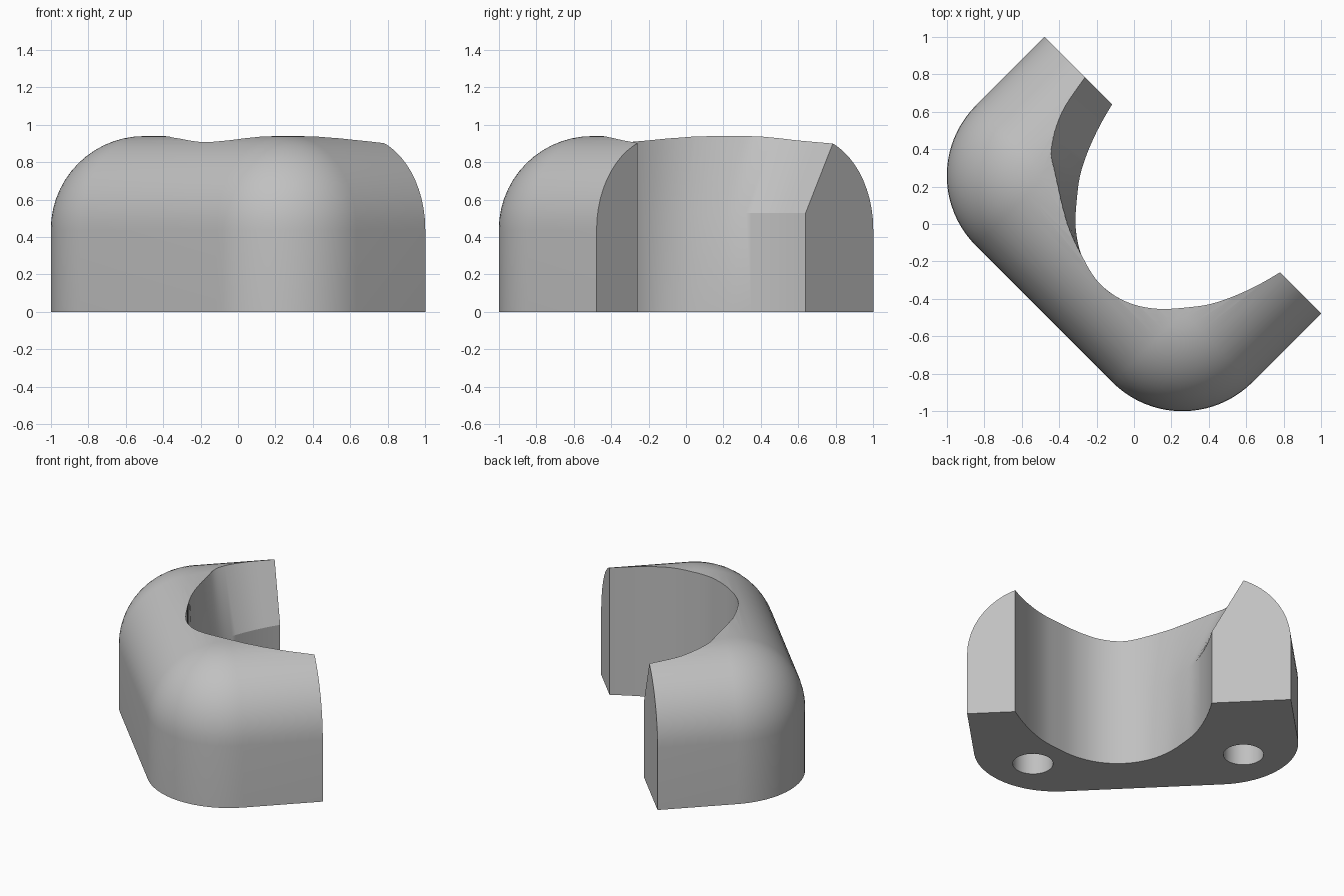
import bpy, bmesh, math
from mathutils import Matrix, Vector

cube = bpy.data.objects.get("Cube")
if cube:
    bpy.data.objects.remove(cube, do_unlink=True)

HALF, BACK, FRONT = 1.046, -0.68, 0.37   # outline limits in the block's own axes
CORNER, FILLET, HEIGHT = 0.53, 0.5, 0.94
TURN = Matrix.Rotation(math.radians(-45), 4, 'Z')

grey = bpy.data.materials.new("light_grey")
grey.use_nodes = True
colour = (0.53, 0.53, 0.53, 1)
grey.diffuse_color = colour
grey.node_tree.nodes["Principled BSDF"].inputs["Base Color"].default_value = colour


def loft(name, rows, close_sides):
    """Skin a stack of open rows; close the side as one flat face or as strips."""
    bm = bmesh.new()
    grid = [[bm.verts.new(p) for p in row] for row in rows]
    for low, high in zip(grid, grid[1:]):
        for i in range(len(low) - 1):
            bm.faces.new((low[i], low[i + 1], high[i + 1], high[i]))
        if not close_sides:
            bm.faces.new((low[-1], low[0], high[0], high[-1]))
    bm.faces.new(grid[0])
    bm.faces.new(grid[-1])
    if close_sides:
        bm.faces.new([r[0] for r in grid] + [r[-1] for r in reversed(grid)])
    bmesh.ops.recalc_face_normals(bm, faces=bm.faces)
    bm.transform(TURN)
    mesh = bpy.data.meshes.new(name)
    bm.to_mesh(mesh)
    bm.free()
    mesh.materials.append(grey)
    obj = bpy.data.objects.new(name, mesh)
    bpy.context.collection.objects.link(obj)
    return obj


def outline(inset, z):
    """Rounded U outline, moved inwards by inset."""
    r = CORNER - inset
    cu, cv = HALF - CORNER, BACK + CORNER
    half = [(HALF - inset, FRONT)]
    for i in range(21):
        a = math.radians(90 * i / 20)
        half.append((cu + r * math.cos(a), cv - r * math.sin(a)))
    pts = half + [(-u, v) for u, v in reversed(half)]
    return [Vector((u, v, z)) for u, v in pts]


def smooth_path(pts, steps=6):
    """Catmull-Rom curve through the points."""
    p = [Vector(q) for q in pts]
    p = [2 * p[0] - p[1]] + p + [2 * p[-1] - p[-2]]
    out = []
    for a, b, c, d in zip(p, p[1:], p[2:], p[3:]):
        for i in range(steps):
            t = i / steps
            out.append(0.5 * (2 * b + (c - a) * t + (2 * a - 5 * b + 4 * c - d) * t ** 2
                              + (3 * b - a - 3 * c + d) * t ** 3))
    return out + [p[-2]]


# Body: straight walls with a large rounded shoulder
rows = [outline(0, 0)]
for i in range(15):
    a = math.radians(90 * i / 14)
    rows.append(outline(FILLET * (1 - math.cos(a)), HEIGHT - FILLET + FILLET * math.sin(a)))
body = loft("curved_block", rows, True)

# Bore: upright below, flaring outwards on one side above the crease
MID, CREASE, RIM, TOP = 0.1, 0.53, 0.9, 1.1
side = [(0.16, -0.325), (0.3, -0.24), (0.42, -0.11), (0.505, 0.01),
        (0.58, 0.18), (0.635, 0.37), (0.68, 0.6)]
flare = [(-0.07, -0.32), (-0.25, -0.25), (-0.47, -0.11), (-0.58, -0.025),
         (-0.685, 0.15), (-0.74, 0.37), (-0.79, 0.6)]
right = [(MID, -0.355)] + [(MID + u, v) for u, v in side]
lower = smooth_path([(MID - u, v) for u, v in reversed(side)] + right)
upper = smooth_path(list(reversed(flare)) + right)
grow = (TOP - CREASE) / (RIM - CREASE)
top = [a + (b - a) * grow for a, b in zip(lower, upper)]
levels = [(lower, -0.1), (lower, CREASE), (top, TOP)]
bore = loft("bore_cutter", [[p.to_3d() + Vector((0, 0, z)) for p in path]
                            for path, z in levels], False)
cutters = [bore]

# Blind screw holes in the underside
for s in (-1, 1):
    circle = [(s * 0.68 + 0.13 * math.cos(a), -0.31 + 0.13 * math.sin(a))
              for a in (math.tau * i / 40 for i in range(40))]
    cutters.append(loft("hole_cutter", [[(u, v, z) for u, v in circle]
                                        for z in (-0.1, 0.4)], False))

# Cut the body and drop the cutters
bpy.ops.object.select_all(action='DESELECT')
bpy.context.view_layer.objects.active = body
body.select_set(True)
for cutter in cutters:
    cutter.hide_render = True
    mod = body.modifiers.new("cut", 'BOOLEAN')
    mod.operation = 'DIFFERENCE'
    mod.solver = 'EXACT'
    mod.object = cutter
    bpy.ops.object.modifier_apply(modifier=mod.name)
    bpy.data.objects.remove(cutter, do_unlink=True)

bpy.ops.object.shade_smooth_by_angle(angle=math.radians(25))
